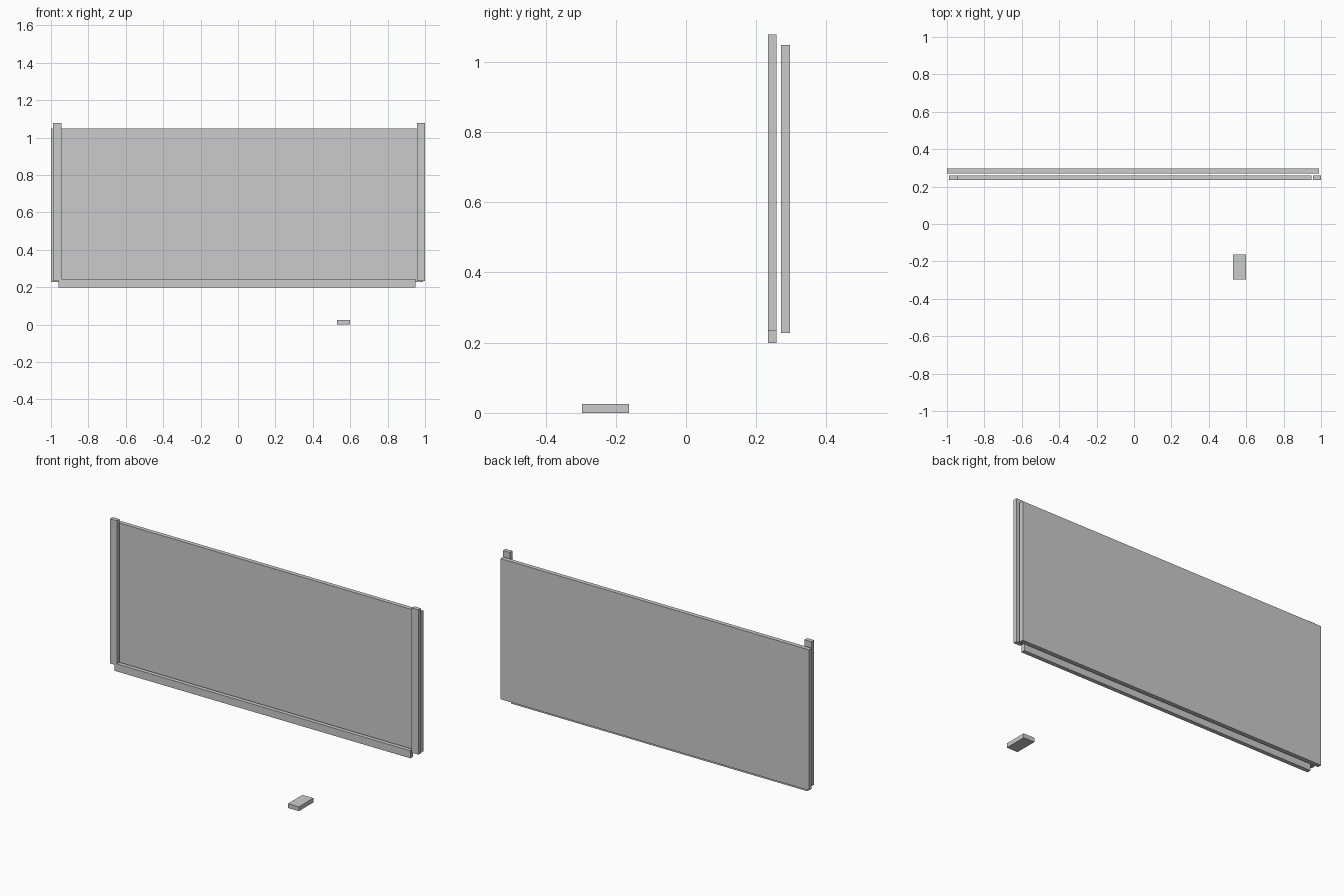
import bpy

if "Cube" in bpy.data.objects:
    bpy.data.objects.remove(bpy.data.objects["Cube"])


def box(name, x, y, z):
    """Axis-aligned box from (min, max) ranges."""
    bpy.ops.mesh.primitive_cube_add(size=1, location=[(a + b) / 2 for a, b in (x, y, z)])
    ob = bpy.context.object
    ob.name = name
    ob.scale = [b - a for a, b in (x, y, z)]
    bpy.ops.object.transform_apply(location=False, rotation=False, scale=True)
    return ob


FRAME_Y = (0.234, 0.258)
BAR = 0.044

# Large back board
box("board_panel", (-1.0, 0.99), (0.271, 0.296), (0.228, 1.048))

# Upright frame strips at both ends
for name, x in (("left_frame_strip", -0.989), ("right_frame_strip", 0.956)):
    box(name, (x, x + BAR), FRAME_Y, (0.234, 1.078))

# Bottom frame strip
box("bottom_frame_strip", (-0.961, 0.948), FRAME_Y, (0.199, 0.199 + BAR))

# Loose eraser block lying on the floor
box("eraser_block", (0.529, 0.600), (-0.296, -0.162), (0.0, 0.025))
